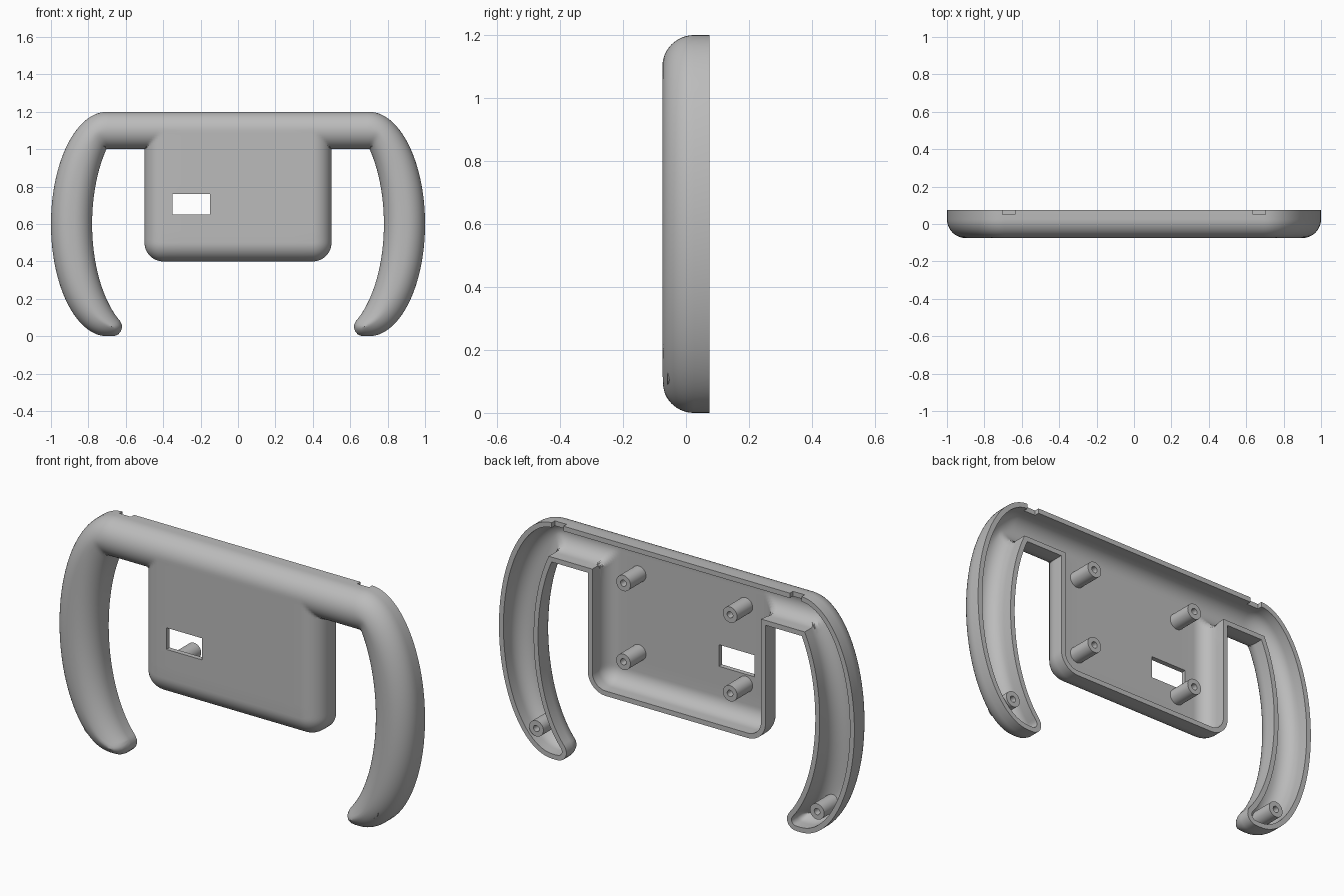
import bpy, bmesh, math
from mathutils import Vector, geometry

RADIUS, WALL, BACK, EDGE_Y = 0.1, 0.025, 0.075, -0.075 + 0.1
STEPS = 12

cube = bpy.data.objects.get("Cube")
if cube:
    bpy.data.objects.remove(cube, do_unlink=True)

grey = bpy.data.materials.new("plain_grey")
grey.use_nodes = True
grey.diffuse_color = (0.5, 0.5, 0.5, 1)
grey.node_tree.nodes["Principled BSDF"].inputs["Base Color"].default_value = (0.5, 0.5, 0.5, 1)


def arc(cx, cz, rx, rz, start, end, n):
    angles = [math.radians(start + (end - start) * i / n) for i in range(n + 1)]
    return [Vector((cx + rx * math.cos(a), cz + rz * math.sin(a))) for a in angles]


def resample(path, n):
    """Evenly spaced points along a polyline."""
    lengths = [0]
    for a, b in zip(path, path[1:]):
        lengths.append(lengths[-1] + (b - a).length)
    out, k = [], 0
    for i in range(n + 1):
        t = lengths[-1] * i / n
        while k < len(path) - 2 and lengths[k + 1] < t:
            k += 1
        out.append(path[k].lerp(path[k + 1], (t - lengths[k]) / (lengths[k + 1] - lengths[k])))
    return out


def distance(p, path):
    best = 9
    for a, b in zip(path, path[1:]):
        q, t = geometry.intersect_point_line(p, a, b)
        q = a.lerp(b, min(max(t, 0), 1))
        best = min(best, (p - q).length)
    return best


# Outline curves of one half: outer grip with rounded tip, and inner grip
ROWS = 80
corner = math.degrees(math.asin(2 / 3))
outer = resample(arc(0.7, 0.6, 0.3, 0.6, 90, -90, 90) + arc(0.67, 0.05, 0.05, 0.05, 270, 143.2, 16), ROWS)
inner = resample(arc(0.48, 0.6, 0.3, 0.6, corner, -60, 90), ROWS)
inner[-1] = outer[-1].copy()
outer_line = [Vector((-0.3, 1.2))] + outer
inner_line = arc(0.48, 0.6, 0.3, 0.6, 90, corner, 16)[:-1] + inner


def panel_depth(p):
    if p.x > 0.4 and p.y < 0.5:
        return RADIUS - math.hypot(p.x - 0.4, p.y - 0.5)
    return min(0.5 - p.x, p.y - 0.4)


def surface(p):
    """Front surface: a fillet driven by the distance to the outline."""
    inside = max(p.y - 1.0, panel_depth(p))
    if p.x > 0.48 and ((p.x - 0.48) / 0.3) ** 2 + ((p.y - 0.6) / 0.6) ** 2 >= 0.9999:
        inside = max(inside, distance(p, inner_line))
    d = min(max(min(inside, distance(p, outer_line)), 0), RADIUS)
    return Vector((p.x, EDGE_Y - math.sqrt(RADIUS ** 2 - (RADIUS - d) ** 2), p.y))


ease = [1 - math.cos(math.pi / 2 * i / STEPS) for i in range(STEPS + 1)]
panel_x = [0.1 * i for i in range(4)] + [0.5 - RADIUS * e for e in reversed(ease)]

# Panel columns below the bar
panel_rows = []
for x in panel_x:
    low = 0.5 - math.sqrt(max(RADIUS ** 2 - max(x - 0.4, 0) ** 2, 0))
    zs = [low + RADIUS * e for e in ease]
    zs += [zs[-1] + (1.0 - zs[-1]) * i / 8 for i in range(1, 9)]
    panel_rows.append([Vector((x, z)) for z in zs])

# Bar and grip rows, running from the centre to the grip tip
pairs = [(Vector((x, 1.0)), Vector((x, 1.2))) for x in panel_x]
pairs += [(Vector((0.5 + 0.019 * i, 1.0)), Vector((0.5 + 0.019 * i, 1.2))) for i in range(1, 11)]
pairs += list(zip(inner, outer))
across = [e / 2 for e in ease] + [1 - e / 2 for e in reversed(ease[:-1])]
grip_rows = [[a.lerp(b, t) for t in across] for a, b in pairs]

bm = bmesh.new()
for rows in (panel_rows, grip_rows):
    grid = [[bm.verts.new(surface(p)) for p in row] for row in rows]
    for r, s in zip(grid, grid[1:]):
        for i in range(len(r) - 1):
            bm.faces.new((r[i], s[i], s[i + 1], r[i + 1]))
bmesh.ops.remove_doubles(bm, verts=bm.verts, dist=0.00002)

# Side walls
rim = [e for e in bm.edges if e.is_boundary and max(v.co.x for v in e.verts) > 0.0001]
new = bmesh.ops.extrude_edge_only(bm, edges=rim)["geom"]
for v in new:
    if isinstance(v, bmesh.types.BMVert):
        v.co.y = BACK
bmesh.ops.recalc_face_normals(bm, faces=bm.faces)
front = max(bm.faces, key=lambda f: f.calc_area() if abs(f.normal.y) > 0.99 else 0)
if front.normal.y > 0:
    bmesh.ops.reverse_faces(bm, faces=bm.faces)


def add_object(name, bm):
    mesh = bpy.data.meshes.new(name)
    bm.to_mesh(mesh)
    bm.free()
    mesh.materials.append(grey)
    ob = bpy.data.objects.new(name, mesh)
    bpy.context.scene.collection.objects.link(ob)
    return ob


def activate(ob):
    bpy.ops.object.select_all(action="DESELECT")
    ob.select_set(True)
    bpy.context.view_layer.objects.active = ob


shell = add_object("wheel_shell", bm)
mirror = shell.modifiers.new("mirror", "MIRROR")
mirror.merge_threshold = 0.0001
solid = shell.modifiers.new("wall", "SOLIDIFY")
solid.thickness, solid.offset, solid.use_even_offset = WALL, -1, True


# Window and rim notches
def cut(name, low, high):
    cutter = bmesh.new()
    bmesh.ops.create_cube(cutter, size=1)
    for v in cutter.verts:
        v.co = [high[i] if v.co[i] > 0 else low[i] for i in range(3)]
    ob = add_object(name, cutter)
    mod = shell.modifiers.new(name, "BOOLEAN")
    mod.operation, mod.solver, mod.object = "DIFFERENCE", "EXACT", ob
    return ob


cutters = [cut("window_cutter", (-0.35, -0.2, 0.65), (-0.15, 0.0, 0.76))]
for side in (-1, 1):
    x = 0.67 * side
    cutters.append(cut("notch_cutter", (x - 0.033, 0.05, 1.1), (x + 0.033, 0.2, 1.3)))
activate(shell)
for mod in list(shell.modifiers):
    bpy.ops.object.modifier_apply(modifier=mod.name)
for ob in cutters:
    bpy.data.objects.remove(ob, do_unlink=True)
bpy.ops.object.shade_smooth_by_angle(angle=math.radians(30))


# Screw posts with blind holes
def post(name, x, z):
    bm = bmesh.new()
    profile = [(0.04, -0.058), (0.04, BACK), (0.016, BACK), (0.016, -0.03), (0.0, -0.03)]
    verts = [bm.verts.new((x + r, y, z)) for r, y in profile]
    edges = [bm.edges.new(pair) for pair in zip(verts, verts[1:])]
    bmesh.ops.spin(bm, geom=verts + edges, cent=(x, 0, z), axis=(0, 1, 0),
                   angle=math.tau, steps=32, use_duplicate=False)
    bmesh.ops.remove_doubles(bm, verts=bm.verts, dist=0.0001)
    bmesh.ops.recalc_face_normals(bm, faces=bm.faces)
    if max(bm.faces, key=lambda f: f.calc_center_median().y).normal.y < 0:
        bmesh.ops.reverse_faces(bm, faces=bm.faces)
    activate(add_object(name, bm))
    bpy.ops.object.shade_smooth_by_angle(angle=math.radians(30))


for side, label in ((1, "left"), (-1, "right")):
    post(label + "_upper_post", 0.3 * side, 1.0)
    post(label + "_lower_post", 0.3 * side, 0.6)
    post(label + "_grip_post", 0.79 * side, 0.13)
